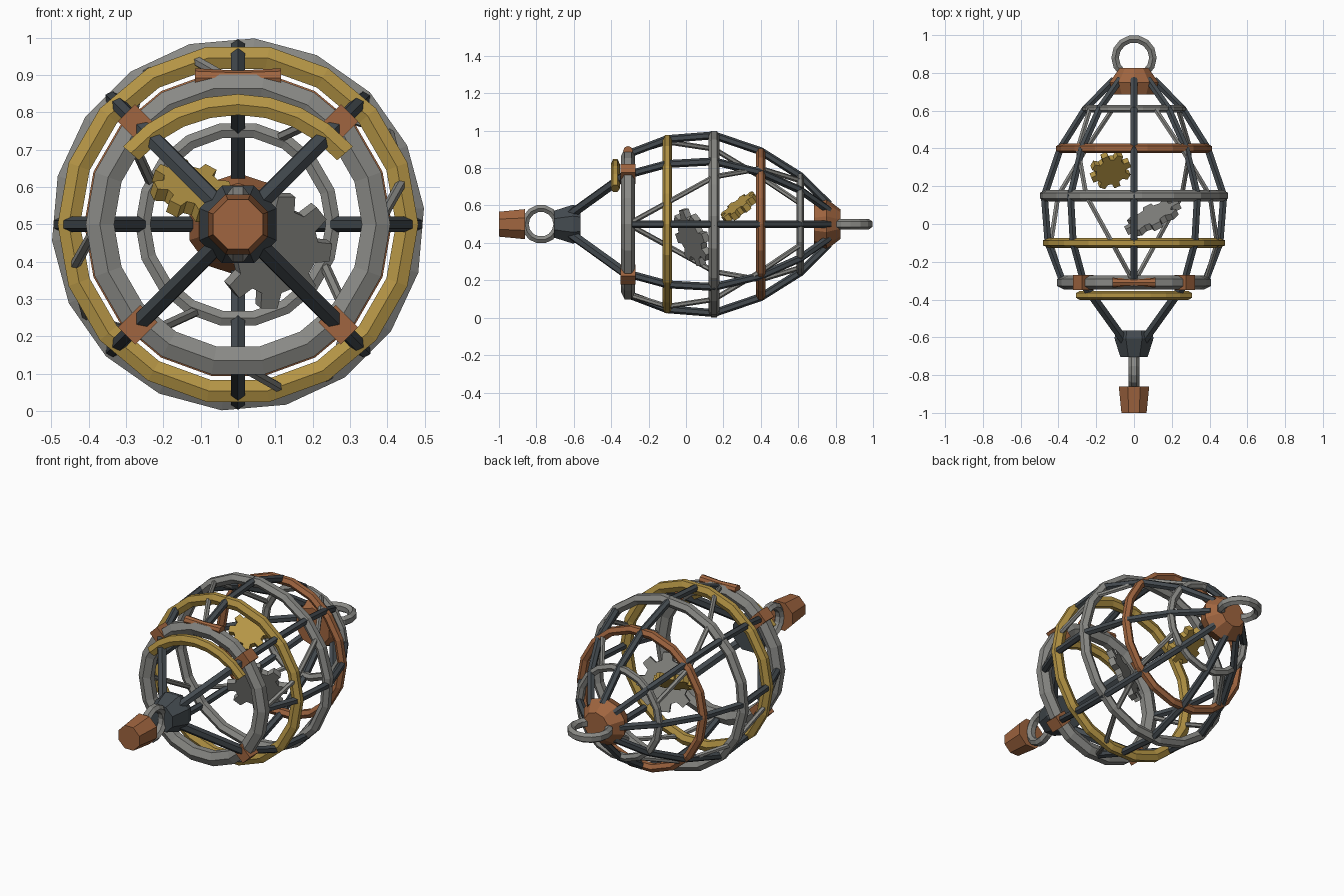
import bpy, bmesh
from math import cos, sin, pi, radians
from mathutils import Vector, Matrix

if "Cube" in bpy.data.objects:
    bpy.data.objects.remove(bpy.data.objects["Cube"])


def material(name, rgb):
    m = bpy.data.materials.new(name)
    m.use_nodes = True
    m.diffuse_color = (*rgb, 1)
    m.node_tree.nodes["Principled BSDF"].inputs["Base Color"].default_value = (*rgb, 1)
    return m


GREY = material("grey_metal", (0.25, 0.25, 0.235))
GOLD = material("gold_metal", (0.46, 0.30, 0.06))
COPPER = material("copper_metal", (0.35, 0.13, 0.05))
DARK = material("dark_steel", (0.058, 0.07, 0.08))
CENTRE = Matrix.Translation((0, 0, 0.5))


def finish(name, bm, mat, matrix=CENTRE):
    bmesh.ops.remove_doubles(bm, verts=bm.verts, dist=1e-5)
    bmesh.ops.recalc_face_normals(bm, faces=bm.faces)
    bm.transform(matrix)
    me = bpy.data.meshes.new(name)
    bm.to_mesh(me)
    bm.free()
    me.materials.append(mat)
    ob = bpy.data.objects.new(name, me)
    bpy.context.scene.collection.objects.link(ob)
    return ob


def lathe(name, mat, profile, segs, offset=0.0, matrix=CENTRE, sweep=360, closed=True):
    """Turn (radius, y) points about the y axis; a partial sweep gets end caps."""
    bm = bmesh.new()
    full = sweep == 360
    rows = []
    for i in range(segs if full else segs + 1):
        a = radians(offset + sweep * i / segs)
        rows.append([bm.verts.new((r * cos(a), y, r * sin(a))) for r, y in profile])
    n = len(profile)
    for i in range(segs):
        p, q = rows[i], rows[(i + 1) % len(rows)]
        for j in range(n if closed else n - 1):
            k = (j + 1) % n
            bm.faces.new((p[j], p[k], q[k], q[j]))
    if not full:
        bm.faces.new(rows[0])
        bm.faces.new(rows[-1])
    return finish(name, bm, mat, matrix)


def hoop(name, mat, y, radius, radial, axial, segs=18, **kw):
    """Ring with a six-sided section, flat on its outside."""
    section = [(radius + radial * cos(radians(30 + 60 * k)) / cos(pi / 6),
                y + axial * sin(radians(30 + 60 * k))) for k in range(6)]
    return lathe(name, mat, section, segs, **kw)


def solid(name, mat, profile, segs, offset=0.0):
    ends = [(0, profile[0][1])] + profile + [(0, profile[-1][1])]
    return lathe(name, mat, ends, segs, offset, closed=False)


def rods(name, mat, points, radius, sides=6):
    """Straight bars joining consecutive points."""
    bm = bmesh.new()
    for a, b in zip(points, points[1:]):
        d = b - a
        m = Matrix.Translation((a + b) / 2) @ d.to_track_quat('Z', 'Y').to_matrix().to_4x4()
        bmesh.ops.create_cone(bm, cap_ends=True, segments=sides, radius1=radius,
                              radius2=radius, depth=d.length + radius * 0.6, matrix=m)
    return finish(name, bm, mat)


def polar(r, deg, y):
    return Vector((r * cos(radians(deg)), y, r * sin(radians(deg))))


def gear(name, mat, centre, normal, radius, teeth, thick):
    bm = bmesh.new()
    pts = []
    for i in range(teeth):
        for f, r in ((-0.32, 0.74), (-0.2, 1), (0.2, 1), (0.32, 0.74)):
            a = 2 * pi * (i + f) / teeth
            pts.append(bm.verts.new((r * radius * cos(a), r * radius * sin(a), -thick / 2)))
    face = bm.faces.new(pts)
    ext = bmesh.ops.extrude_face_region(bm, geom=[face])
    bmesh.ops.translate(bm, vec=(0, 0, thick),
                        verts=[v for v in ext["geom"] if isinstance(v, bmesh.types.BMVert)])
    m = Matrix.Translation(centre) @ Vector(normal).to_track_quat('Z', 'Y').to_matrix().to_4x4()
    return finish(name, bm, mat, m)


# Cage hoops
hoop("front_hoop", GREY, -0.31, 0.37, 0.038, 0.037)
hoop("gold_hoop", GOLD, -0.10, 0.453, 0.03, 0.026)
hoop("middle_hoop", GREY, 0.15, 0.474, 0.026, 0.03, offset=5)
hoop("copper_hoop", COPPER, 0.40, 0.39, 0.022, 0.025)
hoop("rear_hoop", GREY, 0.61, 0.255, 0.02, 0.02)

# Long ribs
STATIONS = ((0.375, -0.31), (0.455, -0.10), (0.475, 0.15), (0.39, 0.40), (0.258, 0.61), (0.11, 0.76))
for i in range(8):
    rods(f"rib_{i + 1}", DARK, [polar(r, 45 * i, y) for r, y in STATIONS], 0.021)

# Thin spiral braces
for i in range(4):
    rods(f"brace_{i + 1}", GREY,
         [polar(r, 90 * i + 70 * (y + 0.31), y) for r, y in STATIONS[:5]], 0.014)

# Front struts and clamps
for i in range(4):
    ang = 45 + 90 * i
    rods(f"front_strut_{i + 1}", DARK, [polar(0.07, ang, -0.62), polar(0.375, ang, -0.32)], 0.026)
    bm = bmesh.new()
    bmesh.ops.create_cube(bm, size=1, matrix=Matrix.Translation(polar(0.38, ang, -0.31))
                          @ Matrix.Rotation(-radians(ang), 4, 'Y')
                          @ Matrix.Diagonal((0.085, 0.08, 0.065, 1)))
    finish(f"clamp_{i + 1}", bm, COPPER)

# Hub, rear cap and end plug
solid("front_hub", DARK, [(0.078, -0.705), (0.112, -0.605), (0.10, -0.565)], 8, 22.5)
solid("rear_cap", COPPER, [(0.11, 0.685), (0.137, 0.75), (0.08, 0.825)], 10, 18)
solid("end_plug", COPPER, [(0.072, -1.0), (0.087, -0.86)], 8, 22.5)

# Link rings at both ends
hoop("rear_link", GREY, 0, 0.10, 0.02, 0.028, segs=14,
     matrix=Matrix.Translation((0, 0.88, 0.5)) @ Matrix.Rotation(pi / 2, 4, 'X'))
hoop("front_link", GREY, 0, 0.085, 0.019, 0.028, segs=14,
     matrix=Matrix.Translation((0, -0.775, 0.5)) @ Matrix.Rotation(pi / 2, 4, 'Z'))

# Brow arch and hinge on the front hoop
hoop("gold_arch", GOLD, -0.378, 0.38, 0.028, 0.024, segs=8, offset=41, sweep=98,
     matrix=Matrix.Translation((0, 0, 0.441)))
bm = bmesh.new()
for s in (-1, 1):
    bmesh.ops.create_cone(bm, cap_ends=True, segments=8, radius1=0.02, radius2=0.026, depth=0.115,
                          matrix=Matrix.Translation((s * 0.0575, -0.31, 0.392))
                          @ Matrix.Rotation(s * pi / 2, 4, 'Y'))
finish("hinge", bm, COPPER)

# Loose gears inside
gear("grey_gear", GREY, (0.10, 0.035, 0.43), (-0.5, 1, 0.4), 0.16, 8, 0.035)
gear("gold_gear", GOLD, (-0.125, 0.285, 0.59), (0.25, -0.6, 0.8), 0.11, 8, 0.04)
